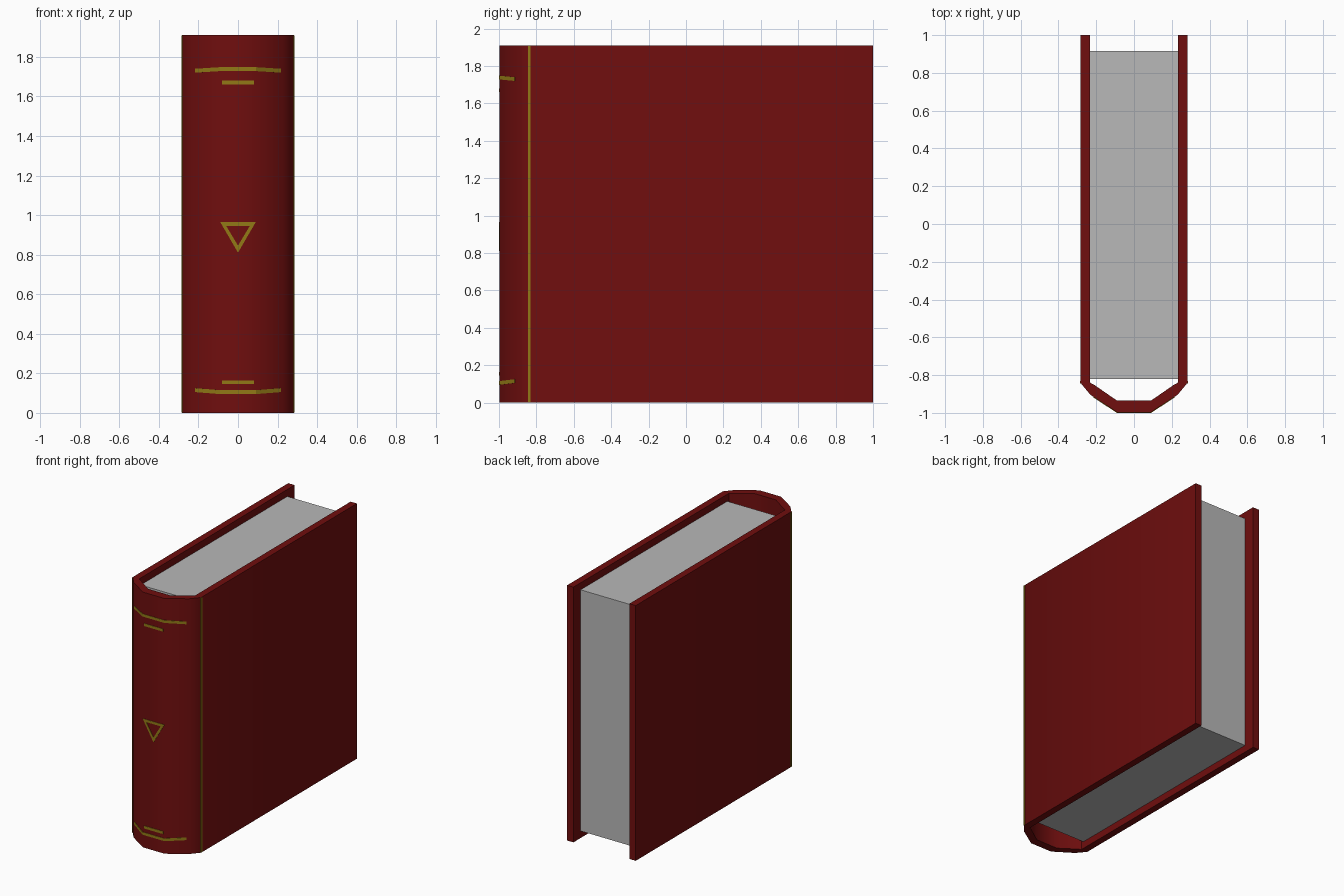
import bpy, bmesh, math

if "Cube" in bpy.data.objects:
    bpy.data.objects.remove(bpy.data.objects["Cube"])


def material(name, rgb):
    m = bpy.data.materials.new(name)
    m.diffuse_color = (*rgb, 1)
    m.use_nodes = True
    m.node_tree.nodes["Principled BSDF"].inputs["Base Color"].default_value = m.diffuse_color
    return m


RED = material("dark red cover", (0.162, 0.0044, 0.0044))
GOLD = material("gold trim", (0.29, 0.195, 0.008))
PAPER = material("paper grey", (0.48, 0.48, 0.48))
H = 1.91      # book height
FRONT = -0.997


def make(name, verts, faces, mat):
    me = bpy.data.meshes.new(name)
    me.from_pydata(verts, [], faces)
    me.materials.append(mat)
    bm = bmesh.new()
    bm.from_mesh(me)
    bmesh.ops.recalc_face_normals(bm, faces=bm.faces)
    bm.to_mesh(me)
    bm.free()
    ob = bpy.data.objects.new(name, me)
    bpy.context.collection.objects.link(ob)
    return ob


def strip(name, low, high, closed=False):
    """Thin gold plate between two matching rows of points."""
    n = len(low)
    faces = [(i, (i + 1) % n, n + (i + 1) % n, n + i)
             for i in range(n if closed else n - 1)]
    ob = make(name, low + high, faces, GOLD)
    mod = ob.modifiers.new("thickness", 'SOLIDIFY')
    mod.thickness, mod.offset = 0.006, 0
    return ob


def mirrored(half):
    return half + [(-x, y) for x, y in reversed(half)]


# Cover: U-shaped wrap with a faceted spine, extruded upwards
outer = mirrored([(-0.284, 1), (-0.284, -0.84), (-0.23, -0.905), (-0.09, FRONT)])
inner = mirrored([(-0.232, 1), (-0.232, -0.84), (-0.21, -0.852), (-0.09, -0.935)])
n = len(outer)
verts = [(x, y, z) for z in (0, H) for ring in (outer, inner) for x, y in ring]
faces = []
for i in range(n - 1):
    a, b, c, d = i, i + 1, n + i + 1, n + i
    t = 2 * n
    faces += [(a, b, c, d), (a + t, b + t, c + t, d + t),
              (a, b, b + t, a + t), (d, c, c + t, d + t)]
for i in (0, n - 1):
    faces.append((i, n + i, 3 * n + i, 2 * n + i))
cover = make("cover", verts, faces, RED)
bpy.context.view_layer.objects.active = cover
cover.select_set(True)
bpy.ops.object.shade_smooth_by_angle(angle=math.radians(45))
cover.select_set(False)

# Page block, set in from the cover edges
bpy.ops.mesh.primitive_cube_add(size=1, location=(0, 0.0475, H / 2))
pages = bpy.context.object
pages.name = "pages"
pages.scale = (0.464, 1.735, 1.805)
pages.data.materials.append(PAPER)

# Spine bands: a long one wrapping the spine and a short one, top and bottom
wrap = [(-0.215, -0.915), (-0.09, FRONT), (0.09, FRONT), (0.215, -0.915)]
for label, z_end, z_mid, z_short in (("top", 1.73, 1.738, 1.67),
                                     ("bottom", 0.115, 0.105, 0.155)):
    zs = [z_end, z_mid, z_mid, z_end]
    strip(label + "_long_band",
          [(x, y, z - 0.01) for (x, y), z in zip(wrap, zs)],
          [(x, y, z + 0.01) for (x, y), z in zip(wrap, zs)])
    strip(label + "_short_band",
          [(x, FRONT, z_short - 0.01) for x in (-0.08, 0.08)],
          [(x, FRONT, z_short + 0.01) for x in (-0.08, 0.08)])

# Triangle outline on the spine
strip("spine_triangle",
      [(-0.09, FRONT, 0.965), (0.09, FRONT, 0.965), (0, FRONT, 0.81)],
      [(-0.06, FRONT, 0.946), (0.06, FRONT, 0.946), (0, FRONT, 0.846)], True)

# Hinge lines down both covers
for label, s in (("left", -1), ("right", 1)):
    strip(label + "_hinge_line",
          [(s * 0.283, -0.845, z) for z in (0.002, H - 0.002)],
          [(s * 0.283, -0.831, z) for z in (0.002, H - 0.002)])
